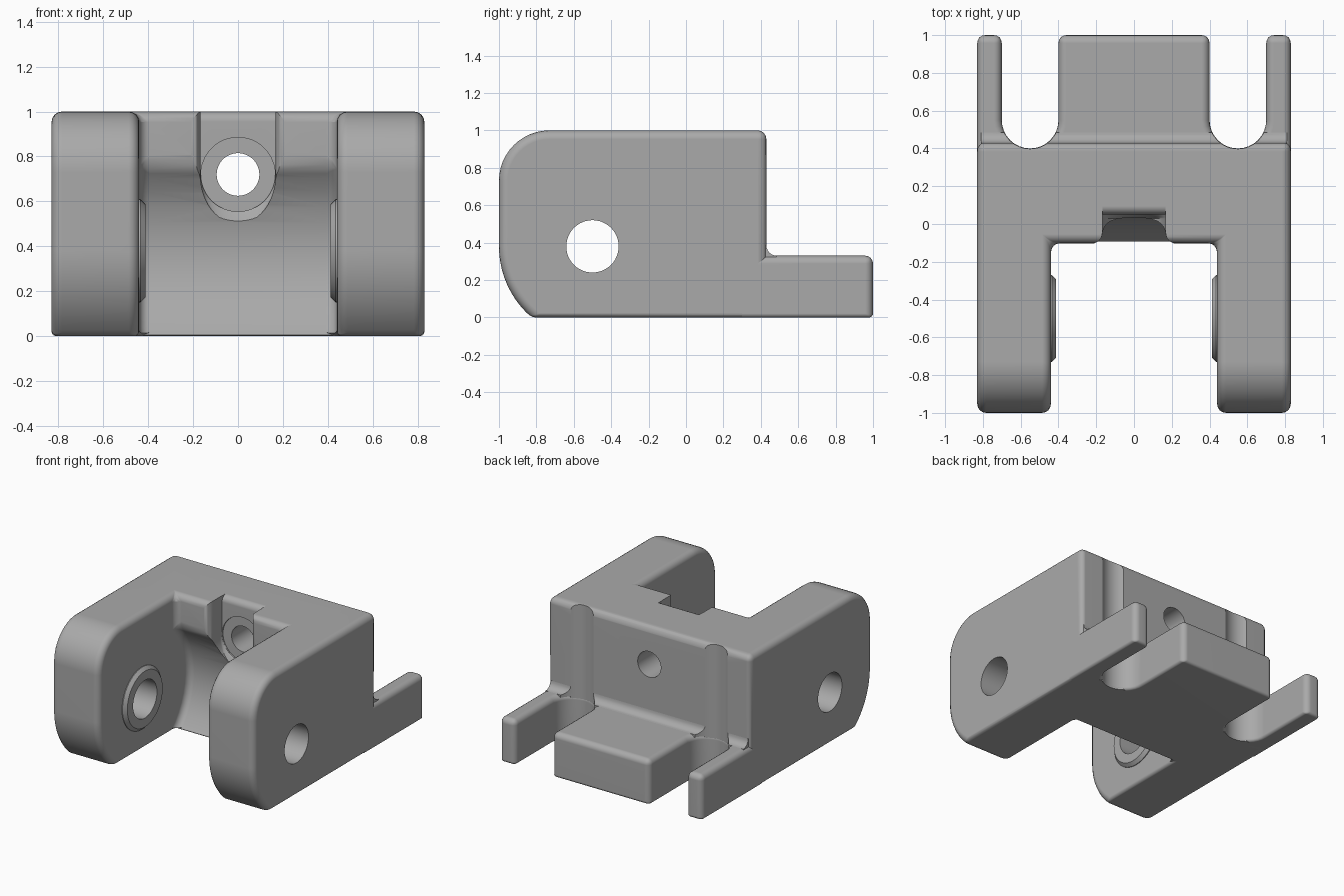
import bpy, bmesh
from math import sin, cos, pi, radians, sqrt, asin, degrees

if "Cube" in bpy.data.objects:
    bpy.data.objects.remove(bpy.data.objects["Cube"])

GREY = (0.4, 0.4, 0.4, 1)
metal = bpy.data.materials.new("plain grey")
metal.use_nodes = True
metal.diffuse_color = GREY
metal.node_tree.nodes["Principled BSDF"].inputs["Base Color"].default_value = GREY

HALF, SLOT, WALL = 0.83, 0.44, 0.43       # half width, arm inner face, back wall
PIN_Y, PIN_Z, PIN_R = -0.5, 0.38, 0.14    # arm pin hole
BORE_Z, SEAT_R = 0.72, 0.166              # rear bore height and its seat
LEDGE_Z, NOTCH_X, NOTCH_Y, NOTCH_R = 0.33, 0.55, 0.55, 0.15


def arc(cx, cy, r, a0, a1, n, ry=None):
    ry = r if ry is None else ry
    angles = [radians(a0 + (a1 - a0) * i / n) for i in range(n + 1)]
    return [(cx + r * cos(a), cy + ry * sin(a)) for a in angles]


def circle(cx, cy, r, n=48):
    return arc(cx, cy, r, 0, 360, n)[:-1]


def loft(name, axis, sections):
    """Bridge closed outlines placed along an axis and cap both ends."""
    place = {"x": lambda t, p: (t, p[0], p[1]),
             "y": lambda t, p: (p[0], t, p[1]),
             "z": lambda t, p: (p[0], p[1], t)}[axis]
    bm = bmesh.new()
    rings = [[bm.verts.new(place(t, p)) for p in pts] for t, pts in sections]
    for a, b in zip(rings, rings[1:]):
        for i in range(len(a)):
            j = (i + 1) % len(a)
            bm.faces.new((a[i], a[j], b[j], b[i]))
    bm.faces.new(rings[0])
    bm.faces.new(rings[-1])
    bmesh.ops.recalc_face_normals(bm, faces=bm.faces)
    mesh = bpy.data.meshes.new(name)
    bm.to_mesh(mesh)
    bm.free()
    obj = bpy.data.objects.new(name, mesh)
    bpy.context.collection.objects.link(obj)
    mesh.materials.append(metal)
    return obj


def prism(name, axis, a, b, pts):
    return loft(name, axis, [(a, pts), (b, pts)])


def apply_modifiers(obj):
    graph = bpy.context.evaluated_depsgraph_get()
    mesh = bpy.data.meshes.new_from_object(obj.evaluated_get(graph))
    obj.modifiers.clear()
    obj.data = mesh


def cut(obj, cutter):
    mod = obj.modifiers.new("cut", "BOOLEAN")
    mod.operation, mod.solver, mod.object = "DIFFERENCE", "EXACT", cutter
    apply_modifiers(obj)
    bpy.data.objects.remove(cutter)


def round_edges(obj, width, weight):
    """Round the sharp edges; weight(a, b) scales the radius of each edge."""
    bm = bmesh.new()
    bm.from_mesh(obj.data)
    layer = bm.edges.layers.float.new("bevel_weight_edge")
    for e in bm.edges:
        if e.calc_face_angle(0) > radians(30):
            e[layer] = weight(e.verts[0].co, e.verts[1].co)
    bm.to_mesh(obj.data)
    bm.free()
    mod = obj.modifiers.new("round", "BEVEL")
    mod.limit_method, mod.width, mod.segments = "WEIGHT", width, 4
    mod.use_clamp_overlap = False
    apply_modifiers(obj)


def finish(obj):
    bpy.ops.object.select_all(action="DESELECT")
    obj.select_set(True)
    bpy.context.view_layer.objects.active = obj
    bpy.ops.object.shade_smooth_by_angle(angle=radians(30))
    obj.modifiers.new("even shading", "WEIGHTED_NORMAL").keep_sharp = True


def cut_notch(obj, side, r):
    pts = [(side * NOTCH_X + r, 1.2)] + arc(side * NOTCH_X, NOTCH_Y, r, 0, -180, 24)
    cut(obj, prism("notch_cutter", "z", -0.2, 1.2, pts + [(side * NOTCH_X - r, 1.2)]))


# Main body: side profile with rounded arm ends
foot = 180 + degrees(asin(PIN_Z / 0.5))
profile = arc(PIN_Y, PIN_Z, 0.5, foot, 180, 10) + arc(-0.73, 0.73, 0.27, 180, 90, 12)
body = prism("bracket_body", "x", -HALF, HALF, profile + [(WALL, 1), (WALL, 0)])

# Opening between the arms, with a hollow curved end wall
hollow = arc(PIN_Y, PIN_Z, 0.55, -47.6, 43.7, 12)
opening = [(-1.3, -0.3), (-0.13, -0.3)] + hollow + [(-0.1, 1.2), (-1.3, 1.2)]
cut(body, prism("opening_cutter", "x", -SLOT, SLOT, opening))


def body_weight(a, b):
    if max(a.z, b.z) < 0.001:
        return 0 if min(a.y, b.y) > WALL - 0.01 else 0.5
    return 1


round_edges(body, 0.047, body_weight)

# Channel around the rear bore, flaring out towards the opening
channel = []
for y, rx, rz in [(0.05, SEAT_R, SEAT_R), (0.043, 0.167, 0.178), (0.036, 0.168, 0.2),
                  (0.028, 0.168, 0.22), (-0.05, 0.168, 0.22), (-0.07, 0.172, 0.22),
                  (-0.09, 0.185, 0.22), (-0.102, 0.21, 0.22), (-0.25, 0.21, 0.22)]:
    u = arc(0, BORE_Z, rx, 180, 360, 24, rz)
    channel.append((y, u + [(rx, 1.2), (-rx, 1.2)]))
cut(body, loft("channel_cutter", "y", channel))
lip = [(0, 0.95)] + arc(0.095, 0.955, 0.045, 180, 90, 5) + [(0.095, 1.1), (0, 1.1)]
cut(body, prism("lip_cutter", "x", -SEAT_R, SEAT_R, lip))
cut(body, prism("seat_cutter", "y", -0.05, 0.06, circle(0, BORE_Z, SEAT_R - 0.001)))
cut(body, prism("bore_cutter", "y", -0.3, 0.7, circle(0, BORE_Z, 0.095)))

# Pin holes and upright grooves
cut(body, prism("pin_cutter", "x", -1, 1, circle(PIN_Y, PIN_Z, PIN_R)))
for side in (-1, 1):
    cut_notch(body, side, NOTCH_R + 0.002)
finish(body)

# Raised rings on the inner arm faces
for side, label in ((1, "left"), (-1, "right")):
    ring = loft(label + "_pin_ring", "x", [
        (side * (SLOT + 0.02), circle(PIN_Y, PIN_Z, 0.23)),
        (side * (SLOT - 0.005), circle(PIN_Y, PIN_Z, 0.23)),
        (side * (SLOT - 0.028), circle(PIN_Y, PIN_Z, 0.207))])
    cut(ring, prism("ring_cutter", "x", -1, 1, circle(PIN_Y, PIN_Z, PIN_R)))
    finish(ring)

# Low rear ledge: centre tongue and two side rails around round-ended notches
plan = [(-HALF, 0.3), (HALF, 0.3), (HALF, 1)]
for side in (1, -1):
    x = side * NOTCH_X
    plan += [(x + NOTCH_R, 1)] + arc(x, NOTCH_Y, NOTCH_R, 0, -180, 16) + [(x - NOTCH_R, 1)]
ledge = prism("rear_ledge", "z", 0, LEDGE_Z, plan + [(-HALF, 1)])


def ledge_weight(a, b):
    if max(a.y, b.y) < 0.31:
        return 0
    return 0.5 if max(a.z, b.z) < 0.001 else 1


round_edges(ledge, 0.042, ledge_weight)
finish(ledge)

# Hollow fillet where the ledge meets the back wall
f = 0.055
corner = [(WALL - 0.03, LEDGE_Z - 0.02), (WALL - 0.03, LEDGE_Z + f)]
corner += arc(WALL + f, LEDGE_Z + f, f, 180, 270, 6) + [(WALL + f, LEDGE_Z - 0.02)]
fillet = prism("ledge_fillet", "x", 0.02 - HALF, HALF - 0.02, corner)
for side in (-1, 1):
    cut_notch(fillet, side, NOTCH_R + 0.002)
finish(fillet)
